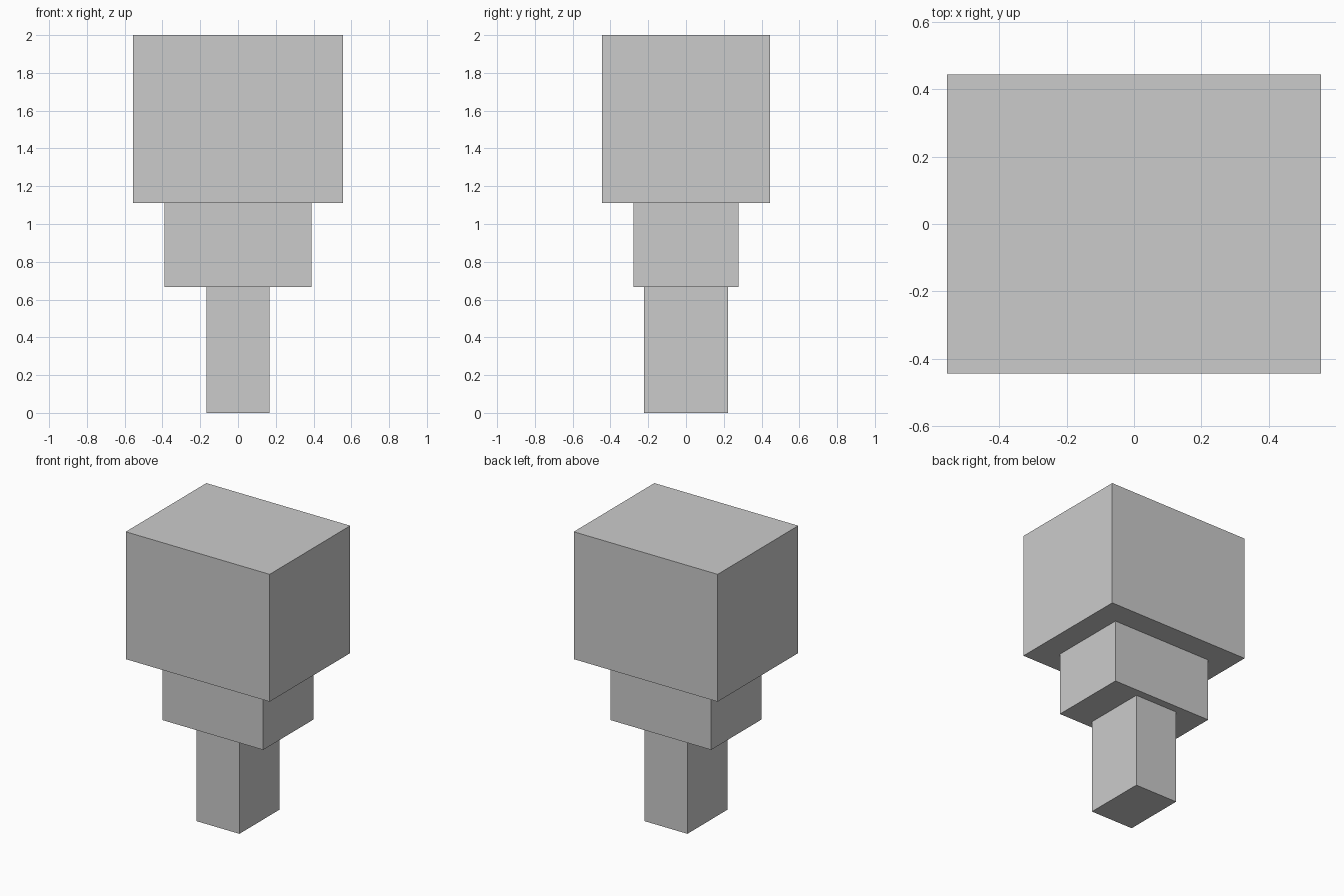
import bpy

if "Cube" in bpy.data.objects:
    bpy.data.objects.remove(bpy.data.objects["Cube"])

U = 2 / 18  # the model is 18 grid units tall


def box(name, width, depth, height, bottom):
    """Add a box of the given size (in grid units) standing at height 'bottom'."""
    bpy.ops.mesh.primitive_cube_add(size=1, location=(0, 0, (bottom + height / 2) * U))
    obj = bpy.context.object
    obj.name = name
    obj.scale = (width * U, depth * U, height * U)
    bpy.ops.object.transform_apply(location=False, rotation=False, scale=True)
    return obj


# Three boxes stacked from the ground up
z = 0
for name, width, depth, height in (
    ("lower_post", 3, 4, 6),
    ("middle_block", 7, 5, 4),
    ("top_block", 10, 8, 8),
):
    box(name, width, depth, height, z)
    z += height
